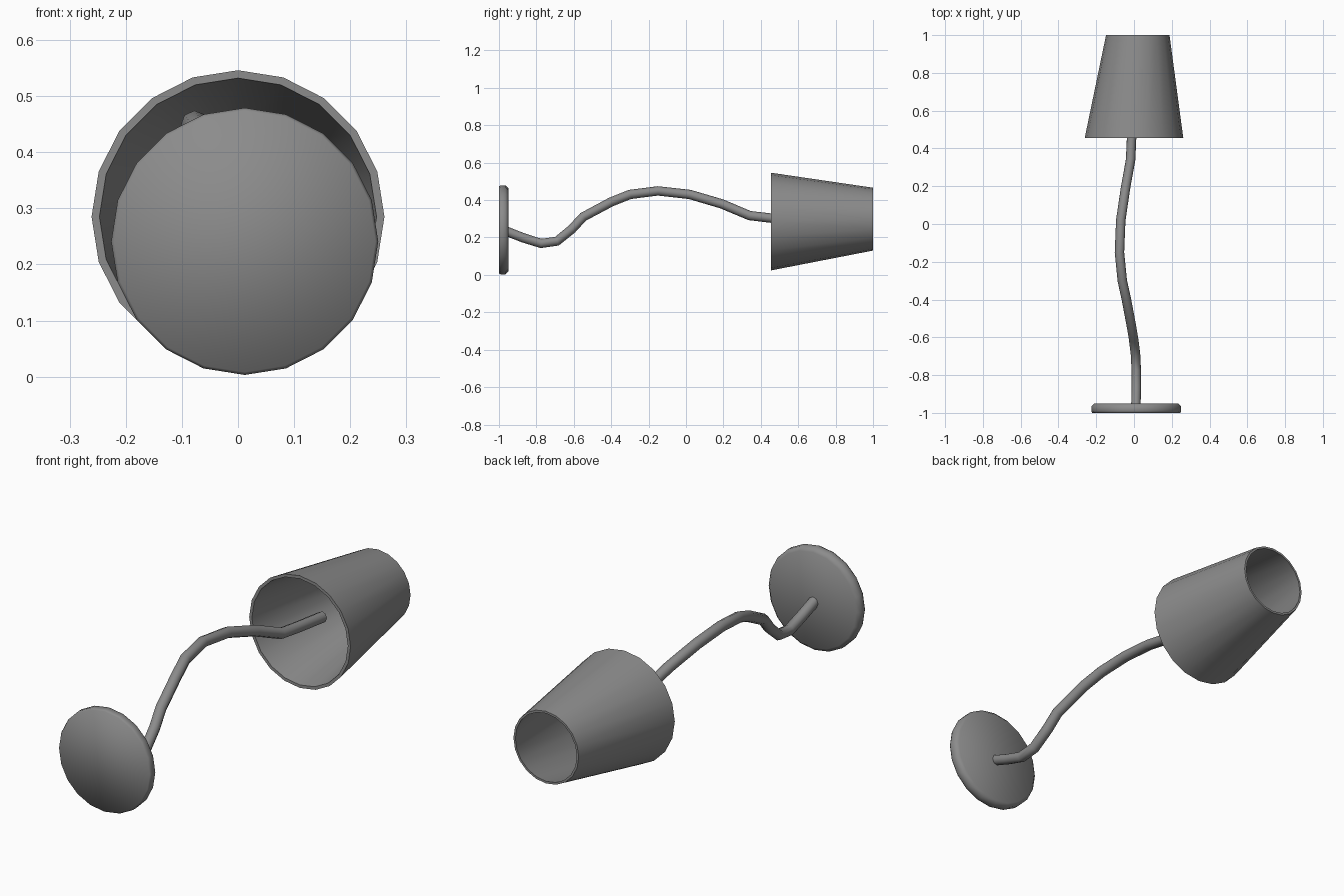
import bpy, bmesh
from math import sin, cos, tau, radians

if "Cube" in bpy.data.objects:
    bpy.data.objects.remove(bpy.data.objects["Cube"])

grey = bpy.data.materials.new("plain_grey")
grey.use_nodes = True
colour = (0.26, 0.26, 0.26, 1)
grey.diffuse_color = colour
grey.node_tree.nodes["Principled BSDF"].inputs["Base Color"].default_value = colour


def lathe(name, rings, closed, angle, sides=20):
    """Loft (x, y, z, radius) rings lying across the y axis."""
    bm = bmesh.new()
    loops = [[bm.verts.new((x + r * sin(tau * i / sides), y, z + r * cos(tau * i / sides)))
              for i in range(sides)] for x, y, z, r in rings]
    pairs = list(zip(loops, loops[1:]))
    if closed:
        pairs.append((loops[-1], loops[0]))
    else:
        bm.faces.new(loops[0])
        bm.faces.new(loops[-1])
    for a, b in pairs:
        for i in range(sides):
            j = (i + 1) % sides
            bm.faces.new((a[i], a[j], b[j], b[i]))
    bmesh.ops.recalc_face_normals(bm, faces=bm.faces)
    mesh = bpy.data.meshes.new(name)
    bm.to_mesh(mesh)
    bm.free()
    mesh.materials.append(grey)
    obj = bpy.data.objects.new(name, mesh)
    bpy.context.collection.objects.link(obj)
    bpy.ops.object.select_all(action="DESELECT")
    obj.select_set(True)
    bpy.context.view_layer.objects.active = obj
    bpy.ops.object.shade_smooth_by_angle(angle=radians(angle))
    return obj


# Round foot with softened rims
foot_profile = [(-1, 0.233), (-0.99, 0.238), (-0.965, 0.238), (-0.95, 0.222)]
lathe("base", [(0.012, y, 0.241, r) for y, r in foot_profile], False, 65)

# Hollow tapered shade, open at both ends, with a thin wall
wide, narrow = (0, 0.455, 0.285), (0.02, 1, 0.298)
lathe("lamp_shade", [(*wide, 0.261), (*narrow, 0.168), (*narrow, 0.158), (*wide, 0.247)],
      True, 40)

# Bent stem running from the foot into the shade
path = [(0.01, -0.965, 0.235), (0.012, -0.87, 0.198), (0.012, -0.775, 0.168),
        (0.008, -0.69, 0.18), (-0.002, -0.61, 0.245), (-0.012, -0.55, 0.31),
        (-0.04, -0.4, 0.39), (-0.062, -0.3, 0.43), (-0.077, -0.15, 0.449),
        (-0.07, 0.02, 0.43), (-0.045, 0.19, 0.38), (-0.018, 0.34, 0.317),
        (-0.013, 0.45, 0.304), (-0.008, 0.63, 0.285)]
curve = bpy.data.curves.new("stem", "CURVE")
curve.dimensions = "3D"
curve.bevel_depth = 0.025
curve.bevel_resolution = 2
curve.use_fill_caps = True
spline = curve.splines.new("POLY")
spline.points.add(len(path) - 1)
for point, co in zip(spline.points, path):
    point.co = (*co, 1)
spline.use_smooth = True
curve.materials.append(grey)
bpy.context.collection.objects.link(bpy.data.objects.new("stem", curve))
